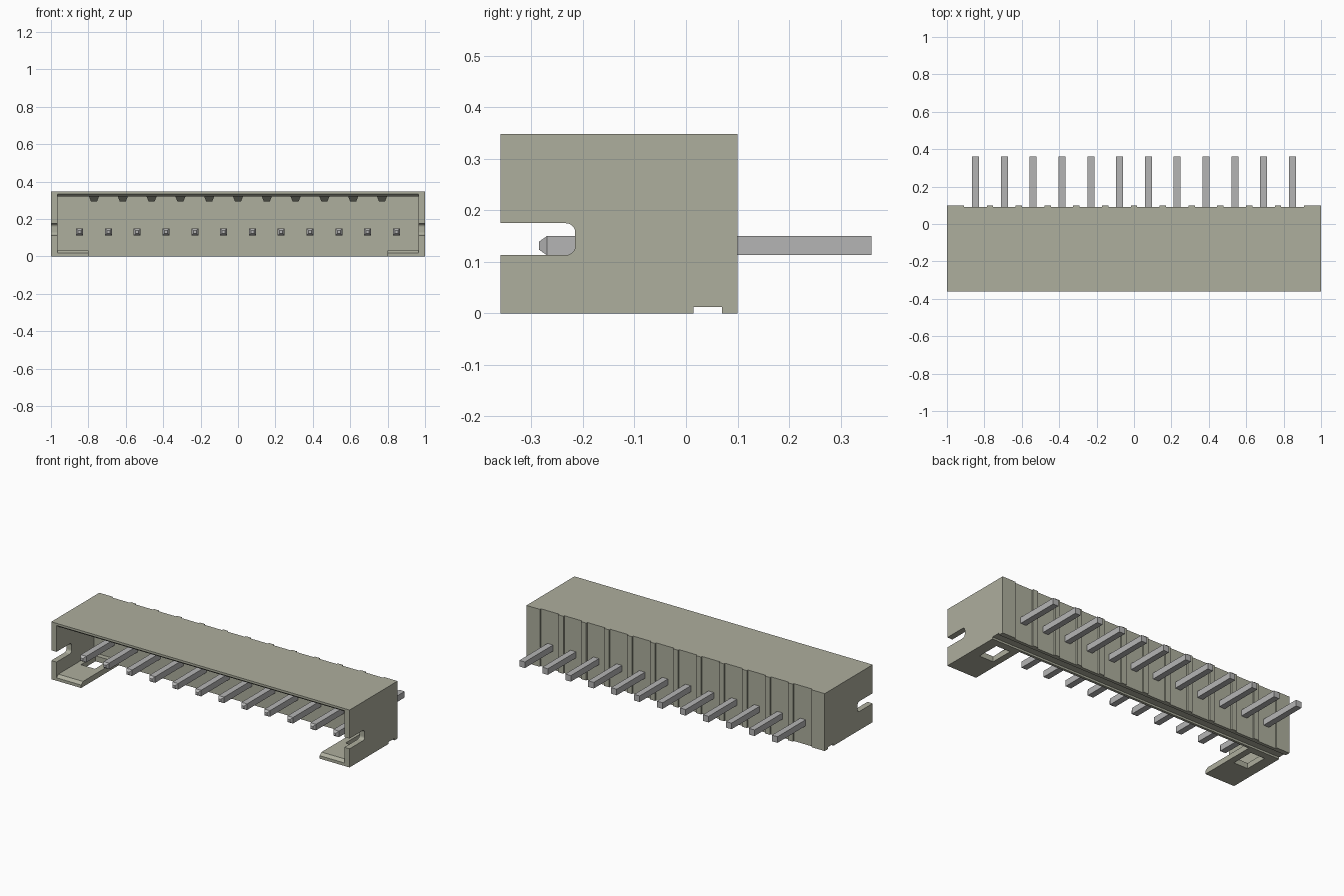
import bpy, bmesh, math

cube = bpy.data.objects.get("Cube")
if cube:
    bpy.data.objects.remove(cube, do_unlink=True)


def material(name, rgb):
    m = bpy.data.materials.new(name)
    m.use_nodes = True
    m.diffuse_color = (*rgb, 1)
    m.node_tree.nodes["Principled BSDF"].inputs["Base Color"].default_value = (*rgb, 1)
    return m


PLASTIC = material("beige plastic", (0.42, 0.425, 0.34))
METAL = material("grey metal", (0.46, 0.46, 0.46))

PITCH = 0.154
FRONT, BACK, PAD = -0.36, 0.09, 0.10      # depth of mouth, rear wall and rear ribs
TOP, INNER_X = 0.348, 0.965
GROOVE = [(0.07, 0), (0.07, 0.012), (0.015, 0.012), (0.015, 0)]


def add_object(name, bm, mat):
    bmesh.ops.recalc_face_normals(bm, faces=bm.faces)
    me = bpy.data.meshes.new(name)
    bm.to_mesh(me)
    bm.free()
    me.materials.append(mat)
    ob = bpy.data.objects.new(name, me)
    bpy.context.collection.objects.link(ob)
    return ob


def extrude_x(name, profile, x0, x1, mat=PLASTIC):
    """Extrude a (y, z) profile from x0 to x1."""
    bm = bmesh.new()
    face = bm.faces.new([bm.verts.new((x0, y, z)) for y, z in profile])
    ext = bmesh.ops.extrude_face_region(bm, geom=[face])
    verts = [v for v in ext["geom"] if isinstance(v, bmesh.types.BMVert)]
    bmesh.ops.translate(bm, verts=verts, vec=(x1 - x0, 0, 0))
    return add_object(name, bm, mat)


def rect(y0, y1, z0, z1):
    return [(y0, z0), (y1, z0), (y1, z1), (y0, z1)]


def arc(cy, cz, r, a0, a1, n=5):
    return [(cy + r * math.cos(math.radians(a0 + (a1 - a0) * i / n)),
             cz + r * math.sin(math.radians(a0 + (a1 - a0) * i / n))) for i in range(n + 1)]


# Roof with a bevelled mouth
extrude_x("roof", [(FRONT, TOP), (FRONT, 0.335), (FRONT + 0.018, 0.321),
                   (BACK, 0.321), (BACK, TOP)], -INNER_X, INNER_X)

# Rear wall with the groove underneath
extrude_x("rear_wall", [(0.0, 0.321), (0.0, 0)] + GROOVE[::-1] + [(BACK, 0), (BACK, 0.321)],
          -INNER_X, INNER_X)

# End walls with round-cornered slots
slot = ([(FRONT, 0.113)] + arc(-0.233, 0.131, 0.018, -90, 0)
        + arc(-0.233, 0.157, 0.018, 0, 90) + [(FRONT, 0.175)])
end_profile = [(FRONT, 0)] + slot + [(FRONT, TOP), (PAD, TOP), (PAD, 0)] + GROOVE

for side, s in (("left", 1), ("right", -1)):
    extrude_x(side + "_end_wall", end_profile, s * INNER_X, s)
    extrude_x(side + "_rear_pad", rect(BACK, PAD, 0, TOP), s * 0.91, s * INNER_X)
    # Floor tongue framing a small window
    extrude_x(side + "_floor_front", [(FRONT, 0), (FRONT, 0.018), (FRONT + 0.018, 0.033),
                                      (-0.17, 0.033), (-0.17, 0)], s * 0.80, s * INNER_X)
    extrude_x(side + "_floor_inner_rail", rect(-0.17, 0.0, 0, 0.033), s * 0.80, s * 0.84)
    extrude_x(side + "_floor_outer_rail", rect(-0.17, 0.0, 0, 0.033), s * 0.935, s * INNER_X)
    extrude_x(side + "_floor_back", rect(-0.03, 0.0, 0, 0.033), s * 0.84, s * 0.935)

# Rear ribs and tapered ceiling bumps between the pins
for i in range(11):
    x = (i - 5) * PITCH
    extrude_x(f"rear_rib_{i + 1}", rect(BACK, PAD, 0, TOP), x - 0.017, x + 0.017)
    bm = bmesh.new()
    rings = []
    for y, half, drop in ((-0.32, 0.027, 0.0), (-0.27, 0.016, 0.027), (-0.20, 0.016, 0.027)):
        rings.append([bm.verts.new((x + dx, y, z)) for dx, z in
                      ((-0.027, 0.322), (0.027, 0.322), (half, 0.321 - drop), (-half, 0.321 - drop))])
    for a, b in zip(rings, rings[1:]):
        for k in range(4):
            bm.faces.new((a[k], a[(k + 1) % 4], b[(k + 1) % 4], b[k]))
    bm.faces.new(rings[0])
    bm.faces.new(rings[-1])
    add_object(f"ceiling_bump_{i + 1}", bm, PLASTIC)

# Square pins with pointed front tips
for i in range(12):
    x = (i - 5.5) * PITCH
    bm = bmesh.new()
    rings = []
    for y, h in ((-0.285, 0.008), (-0.27, 0.0185), (0.36, 0.0185)):
        rings.append([bm.verts.new((x + a * h, y, 0.1315 + b * h))
                      for a, b in ((-1, -1), (1, -1), (1, 1), (-1, 1))])
    for a, b in zip(rings, rings[1:]):
        for k in range(4):
            bm.faces.new((a[k], a[(k + 1) % 4], b[(k + 1) % 4], b[k]))
    bm.faces.new(rings[0])
    bm.faces.new(rings[-1])
    add_object(f"pin_{i + 1}", bm, METAL)
